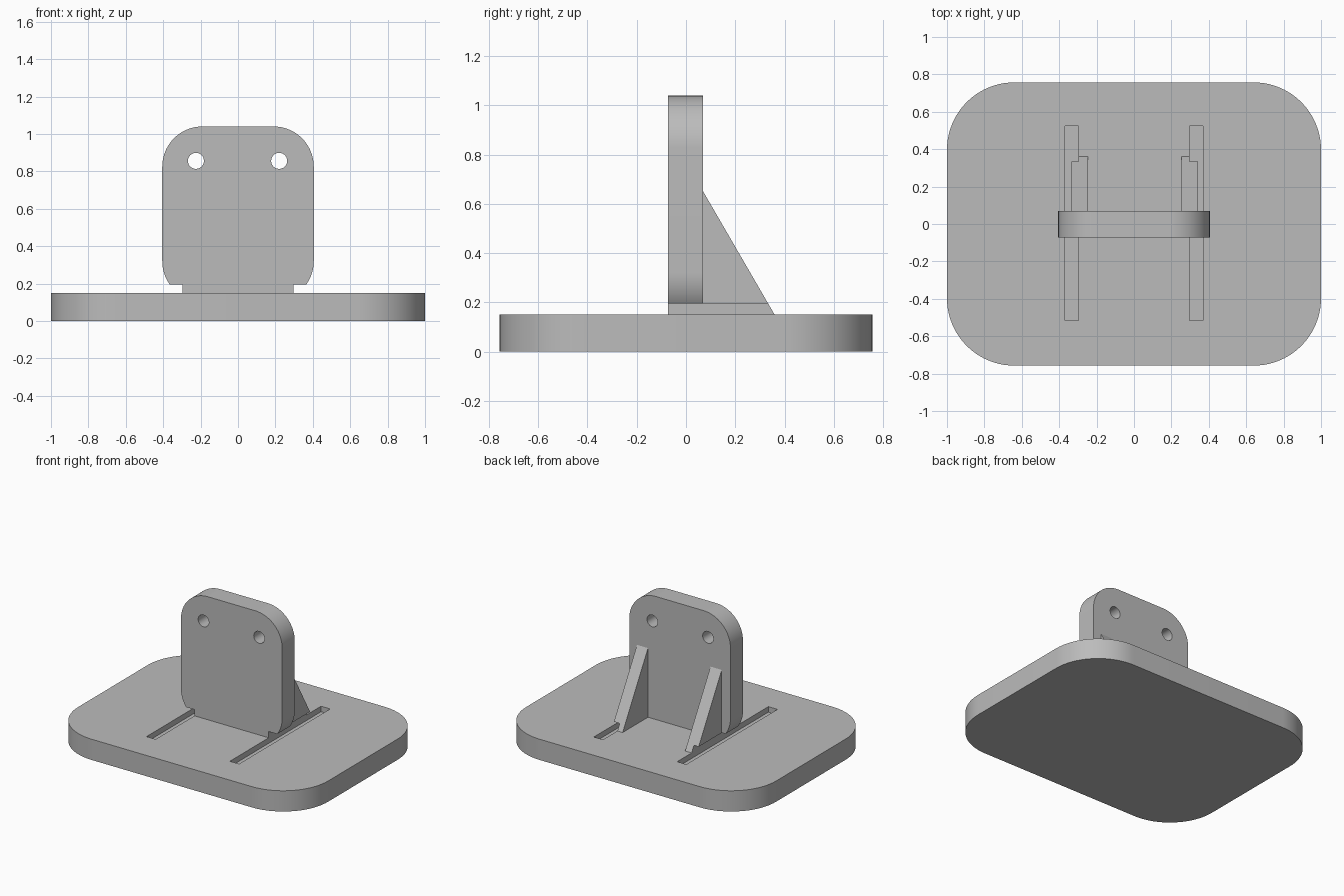
import bpy, bmesh
from math import cos, sin, radians
from mathutils import Vector

if "Cube" in bpy.data.objects:
    bpy.data.objects.remove(bpy.data.objects["Cube"], do_unlink=True)

grey = bpy.data.materials.new("plain grey")
grey.use_nodes = True
colour = (0.5, 0.5, 0.5, 1)
grey.diffuse_color = colour
grey.node_tree.nodes["Principled BSDF"].inputs["Base Color"].default_value = colour


def prism(name, points, push):
    """Extrude a closed outline of 3D points along a vector."""
    bm = bmesh.new()
    face = bm.faces.new([bm.verts.new(p) for p in points])
    moved = bmesh.ops.extrude_face_region(bm, geom=[face], use_keep_orig=True)["geom"]
    bmesh.ops.translate(bm, vec=Vector(push),
                        verts=[v for v in moved if isinstance(v, bmesh.types.BMVert)])
    bmesh.ops.recalc_face_normals(bm, faces=bm.faces)
    mesh = bpy.data.meshes.new(name)
    bm.to_mesh(mesh)
    bm.free()
    obj = bpy.data.objects.new(name, mesh)
    bpy.context.collection.objects.link(obj)
    mesh.materials.append(grey)
    return obj


def arc(cx, cy, r, start, end, steps=20):
    angles = [radians(start + (end - start) * i / steps) for i in range(steps + 1)]
    return [(cx + r * cos(a), cy + r * sin(a)) for a in angles]


def select(obj):
    bpy.ops.object.select_all(action="DESELECT")
    obj.select_set(True)
    bpy.context.view_layer.objects.active = obj


def cut(obj, cutters):
    select(obj)
    for cutter in cutters:
        mod = obj.modifiers.new("cut", "BOOLEAN")
        mod.operation, mod.solver, mod.object = "DIFFERENCE", "EXACT", cutter
        bpy.ops.object.modifier_apply(modifier=mod.name)
        bpy.data.objects.remove(cutter, do_unlink=True)


def smooth(obj):
    select(obj)
    bpy.ops.object.shade_smooth_by_angle(angle=radians(30))


BASE_TOP, NOTCH_TOP = 0.15, 0.195
BACK, FRONT = 0.07, -0.073

# Rounded base plate with two shallow slots
r = 0.36
corners = [(1, 1, 0), (-1, 1, 90), (-1, -1, 180), (1, -1, 270)]
outline = [p for sx, sy, a in corners
           for p in arc(sx * (1 - r), sy * (0.757 - r), r, a, a + 90)]
base = prism("base_plate", [(x, y, 0) for x, y in outline], (0, 0, BASE_TOP))
slots = []
for s in (-1, 1):
    x0, x1 = s * 0.297, s * 0.37
    slots.append(prism("slot_cutter", [(x, y, 0.11) for x, y in
                 ((x0, -0.517), (x1, -0.517), (x1, 0.525), (x0, 0.525))], (0, 0, 0.1)))
cut(base, slots)
smooth(base)

# Upright plate with a narrow foot and two round holes
half = [(0.297, BASE_TOP), (0.297, NOTCH_TOP)]
half += arc(0.19, 0.32, 0.215, -35.5, 0, 10) + arc(0.19, 0.825, 0.215, 0, 90)
outline = half + [(-x, z) for x, z in reversed(half)]
upright = prism("upright_plate", [(x, FRONT, z) for x, z in outline], (0, BACK - FRONT, 0))
cut(upright, [prism("hole_cutter", [(x, -0.2, z) for x, z in
              arc(cx, 0.856, 0.043, 0, 345, 23)], (0, 0.4, 0)) for cx in (-0.225, 0.22)])
smooth(upright)

# Triangular ribs behind the upright, with the outer lower edge notched
for name, s, inner, outer in (("right_rib", -1, 0.245, 0.335), ("left_rib", 1, 0.255, 0.343)):
    rib = prism(name, [(s * inner, y, z) for y, z in
                ((BACK, BASE_TOP), (0.36, BASE_TOP), (BACK, 0.65))], (s * (outer - inner), 0, 0))
    x0, x1 = s * 0.297, s * 0.5
    cut(rib, [prism("notch_cutter", [(x, y, 0.05) for x, y in
              ((x0, 0), (x1, 0), (x1, 0.5), (x0, 0.5))], (0, 0, NOTCH_TOP - 0.05))])
